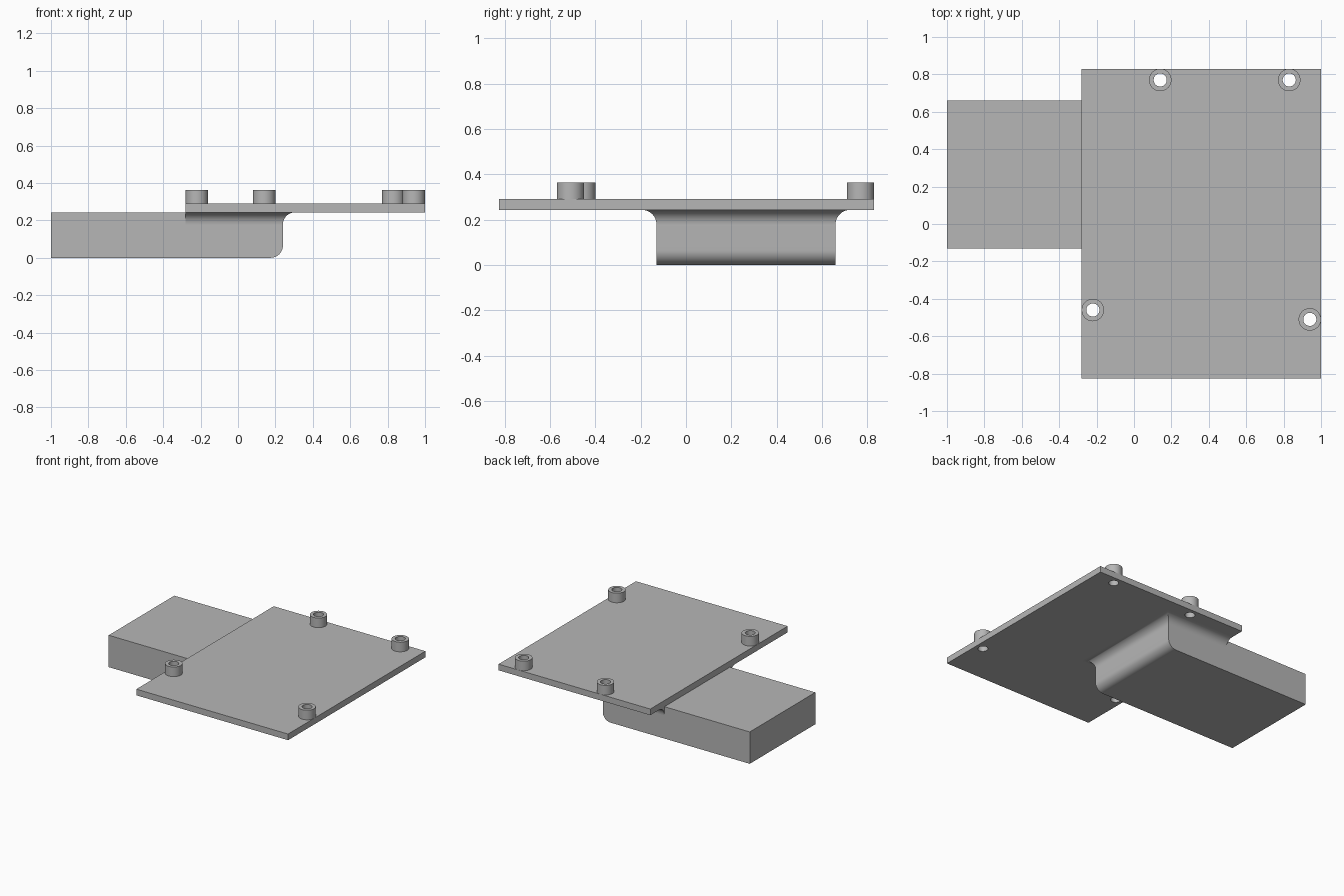
import bpy
import bmesh
from math import cos, sin, pi, tau

if "Cube" in bpy.data.objects:
    bpy.data.objects.remove(bpy.data.objects["Cube"], do_unlink=True)

# Single material
grey = bpy.data.materials.new("plain_grey")
grey.use_nodes = True
colour = (0.47, 0.47, 0.47, 1)
grey.diffuse_color = colour
grey.node_tree.nodes["Principled BSDF"].inputs["Base Color"].default_value = colour

# Main dimensions
PLATE_X, PLATE_Y = (-0.28, 1.0), (-0.825, 0.83)
BLOCK_X, BLOCK_Y = (-1.0, 0.24), (-0.13, 0.66)
UNDER, TOP, BOSS_TOP = 0.243, 0.29, 0.363
RADIUS = 0.065
BOSS_R, BORE_R = 0.06, 0.035
BOSSES = [(0.14, 0.77), (0.83, 0.77), (-0.22, -0.46), (0.94, -0.51)]


def loft(name, loops, caps=True, wrap=False):
    """Skin a list of equal-length closed loops into one object."""
    bm = bmesh.new()
    rings = [[bm.verts.new(p) for p in loop] for loop in loops]
    pairs = list(zip(rings, rings[1:]))
    if wrap:
        pairs.append((rings[-1], rings[0]))
    for a, b in pairs:
        for i in range(len(a)):
            j = (i + 1) % len(a)
            bm.faces.new((a[i], a[j], b[j], b[i]))
    if caps:
        bm.faces.new(rings[0])
        bm.faces.new(rings[-1])
    bmesh.ops.recalc_face_normals(bm, faces=bm.faces)
    mesh = bpy.data.meshes.new(name)
    bm.to_mesh(mesh)
    bm.free()
    mesh.materials.append(grey)
    obj = bpy.data.objects.new(name, mesh)
    bpy.context.collection.objects.link(obj)
    return obj


def activate(obj):
    bpy.ops.object.select_all(action='DESELECT')
    obj.select_set(True)
    bpy.context.view_layer.objects.active = obj


def smooth(obj):
    activate(obj)
    bpy.ops.object.shade_smooth_by_angle(angle=pi / 6)


def rect(xs, ys, z):
    return [(xs[0], ys[0], z), (xs[1], ys[0], z), (xs[1], ys[1], z), (xs[0], ys[1], z)]


def circle(centre, r, z, n=48):
    return [(centre[0] + r * cos(tau * i / n), centre[1] + r * sin(tau * i / n), z)
            for i in range(n)]


quarter = [pi / 2 * i / 12 for i in range(13)]

# Block: side profile with one rounded lower edge, extruded along y
profile = [(BLOCK_X[0], UNDER), (BLOCK_X[0], 0)]
profile += [(BLOCK_X[1] - RADIUS + RADIUS * sin(a), RADIUS - RADIUS * cos(a)) for a in quarter]
profile += [(BLOCK_X[1], UNDER)]
smooth(loft("block", [[(x, y, z) for x, z in profile] for y in BLOCK_Y]))

# Concave mitred fillet between block and plate
levels = []
for a in quarter:
    d = RADIUS * (1 - cos(a))
    z = UNDER - RADIUS + RADIUS * sin(a)
    levels.append(rect((PLATE_X[0], BLOCK_X[1] + d), (BLOCK_Y[0] - d, BLOCK_Y[1] + d), z))
smooth(loft("block_fillet", levels, caps=False))

# Plate, drilled under every boss
plate = loft("plate", [rect(PLATE_X, PLATE_Y, z) for z in (UNDER, TOP)])
for centre in BOSSES:
    drill = loft("drill", [circle(centre, BORE_R, z) for z in (UNDER - 0.1, TOP + 0.1)])
    drill.hide_render = True
    cut = plate.modifiers.new("bore", 'BOOLEAN')
    cut.operation, cut.solver, cut.object = 'DIFFERENCE', 'EXACT', drill
    activate(plate)
    bpy.ops.object.modifier_apply(modifier=cut.name)
    bpy.data.objects.remove(drill, do_unlink=True)
smooth(plate)

# Hollow bosses
for i, centre in enumerate(BOSSES):
    section = [(BOSS_R, TOP), (BOSS_R, BOSS_TOP), (BORE_R, BOSS_TOP), (BORE_R, TOP)]
    smooth(loft(f"boss_{i + 1}", [circle(centre, r, z) for r, z in section],
                caps=False, wrap=True))
